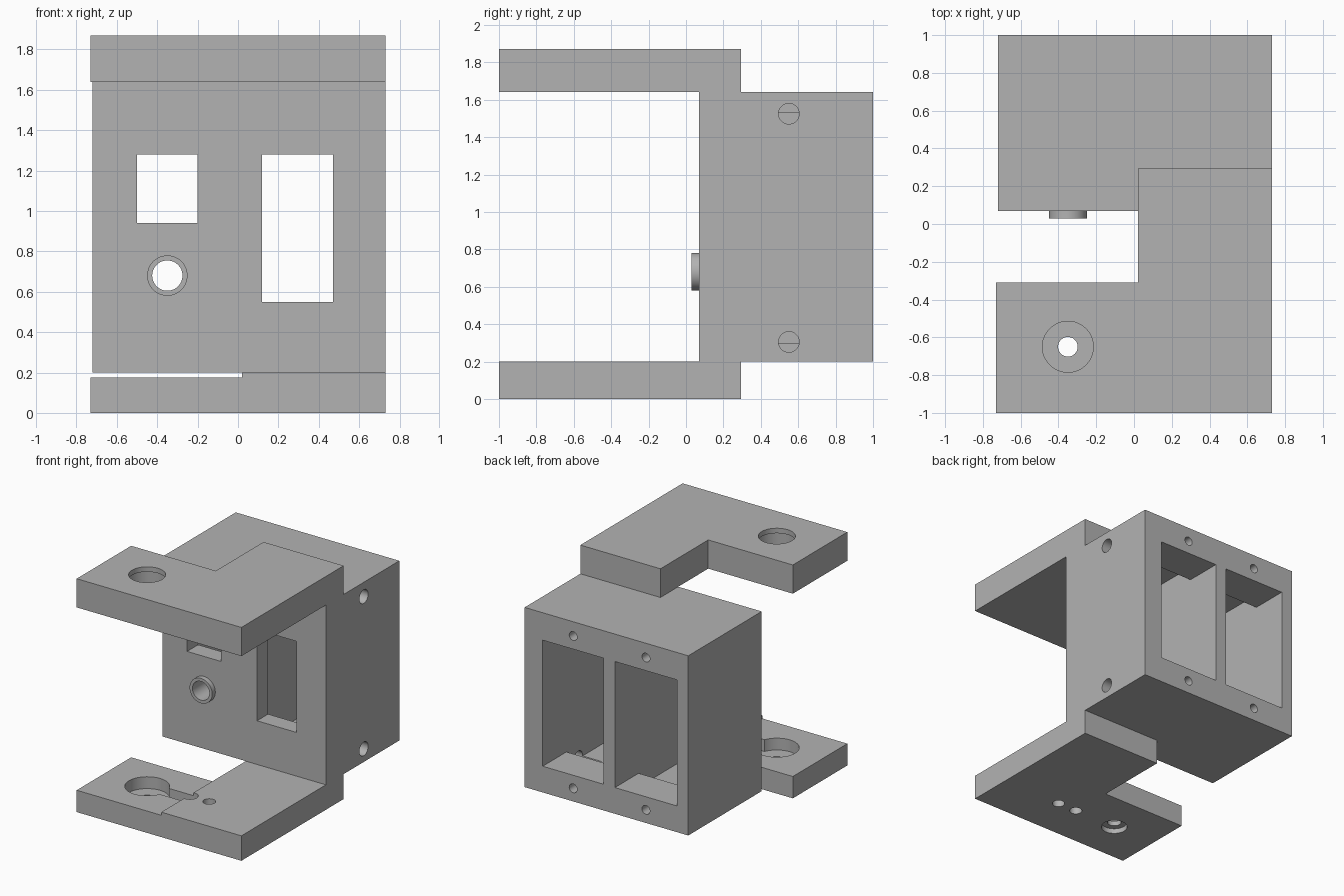
import bpy
import bmesh
from math import pi, radians
from mathutils import Matrix, Vector

default = bpy.data.objects.get("Cube")
if default:
    bpy.data.objects.remove(default, do_unlink=True)

grey = bpy.data.materials.new("plain grey")
grey.use_nodes = True
colour = (0.45, 0.45, 0.45, 1)
grey.diffuse_color = colour
grey.node_tree.nodes["Principled BSDF"].inputs["Base Color"].default_value = colour


def make(name, bm):
    bmesh.ops.recalc_face_normals(bm, faces=bm.faces)
    mesh = bpy.data.meshes.new(name)
    bm.to_mesh(mesh)
    bm.free()
    mesh.materials.append(grey)
    obj = bpy.data.objects.new(name, mesh)
    bpy.context.collection.objects.link(obj)
    return obj


def prism(name, outline, z0, z1):
    bm = bmesh.new()
    face = bm.faces.new([bm.verts.new((x, y, z0)) for x, y in outline])
    ext = bmesh.ops.extrude_face_region(bm, geom=[face])
    top = [v for v in ext["geom"] if isinstance(v, bmesh.types.BMVert)]
    bmesh.ops.translate(bm, verts=top, vec=(0, 0, z1 - z0))
    return make(name, bm)


def box(name, x, y, z):
    outline = [(x[0], y[0]), (x[1], y[0]), (x[1], y[1]), (x[0], y[1])]
    return prism(name, outline, *z)


def rod(name, start, end, radius):
    start, end = Vector(start), Vector(end)
    axis = end - start
    turn = axis.to_track_quat("Z", "Y").to_matrix().to_4x4()
    bm = bmesh.new()
    bmesh.ops.create_cone(bm, cap_ends=True, segments=48, radius1=radius,
                          radius2=radius, depth=axis.length,
                          matrix=Matrix.Translation((start + end) / 2) @ turn)
    return make(name, bm)


def combine(obj, tools, operation="DIFFERENCE"):
    for tool in tools:
        tool.hide_render = True
        mod = obj.modifiers.new("shape", "BOOLEAN")
        mod.operation = operation
        mod.solver = "EXACT"
        mod.object = tool
    bpy.context.view_layer.update()
    graph = bpy.context.evaluated_depsgraph_get()
    mesh = bpy.data.meshes.new_from_object(obj.evaluated_get(graph))
    obj.modifiers.clear()
    obj.data = mesh
    for tool in tools:
        bpy.data.objects.remove(tool, do_unlink=True)


# Housing block with round boss on its front
housing = box("housing", (-.72, .73), (.07, 1), (.2, 1.64))
boss_x, boss_z = -.35, .68
combine(housing, [rod("boss", (boss_x, .03, boss_z), (boss_x, .15, boss_z), .1)], "UNION")

cuts = []
# Two compartments open at the back, taller behind the rear lip
for x in ((-.62, -.07), (.03, .57)):
    cuts.append(box("opening", x, (.6, 1.1), (.41, 1.42)))
    cuts.append(box("chamber", x, (.21, .7), (.3, 1.53)))
# Front windows and boss bore
cuts.append(box("window", (-.5, -.2), (0, .3), (.94, 1.28)))
cuts.append(box("window", (.12, .47), (0, .3), (.55, 1.28)))
cuts.append(rod("bore", (boss_x, -.1, boss_z), (boss_x, .3, boss_z), .075))
# Screw holes in the side and back
for z in (.305, 1.525):
    cuts.append(rod("side_screw", (.8, .55, z), (.4, .55, z), .055))
    for x in (-.345, .3):
        cuts.append(rod("back_screw", (x, 1.1, z), (x, .68, z), .035))
combine(housing, cuts)

# L-shaped plates reaching forward above and below the housing
outline = [(-.73, -1), (.73, -1), (.73, .295), (.02, .295), (.02, -.31), (-.73, -.31)]
px, py = -.35, -.65

upper_plate = prism("upper_plate", outline, 1.64, 1.87)
combine(upper_plate, [
    rod("rim_hole", (px, py, 1.75), (px, py, 1.95), .135),
    rod("wide_hole", (px, py, 1.55), (px, py, 1.83), .16),
])

lower_plate = prism("lower_plate", outline, 0, .2)
floor = .08
combine(lower_plate, [
    box("shallow_step", (-.8, .02), (-1.1, -.2), (.175, .3)),
    rod("round_recess", (px, py, floor), (px, py, .3), .163),
    box("slot", (px, .03), (py - .06, py + .06), (floor, .31)),
    rod("slot_end", (.03, py, floor), (.03, py, .32), .06),
    rod("centre_hole", (px, py, -.1), (px, py, .25), .052),
    rod("underside_bore", (px, py, -.1), (px, py, .04), .098),
    rod("pin_hole", (.03, py, -.1), (.03, py, .25), .047),
    rod("pin_hole", (.2, py, -.1), (.2, py, .3), .047),
])

# Smooth the round walls, keep the edges crisp
bpy.ops.object.select_all(action="DESELECT")
for part in (housing, upper_plate, lower_plate):
    part.data.materials.clear()
    part.data.materials.append(grey)
    part.select_set(True)
bpy.context.view_layer.objects.active = housing
bpy.ops.object.shade_smooth_by_angle(angle=radians(30))
